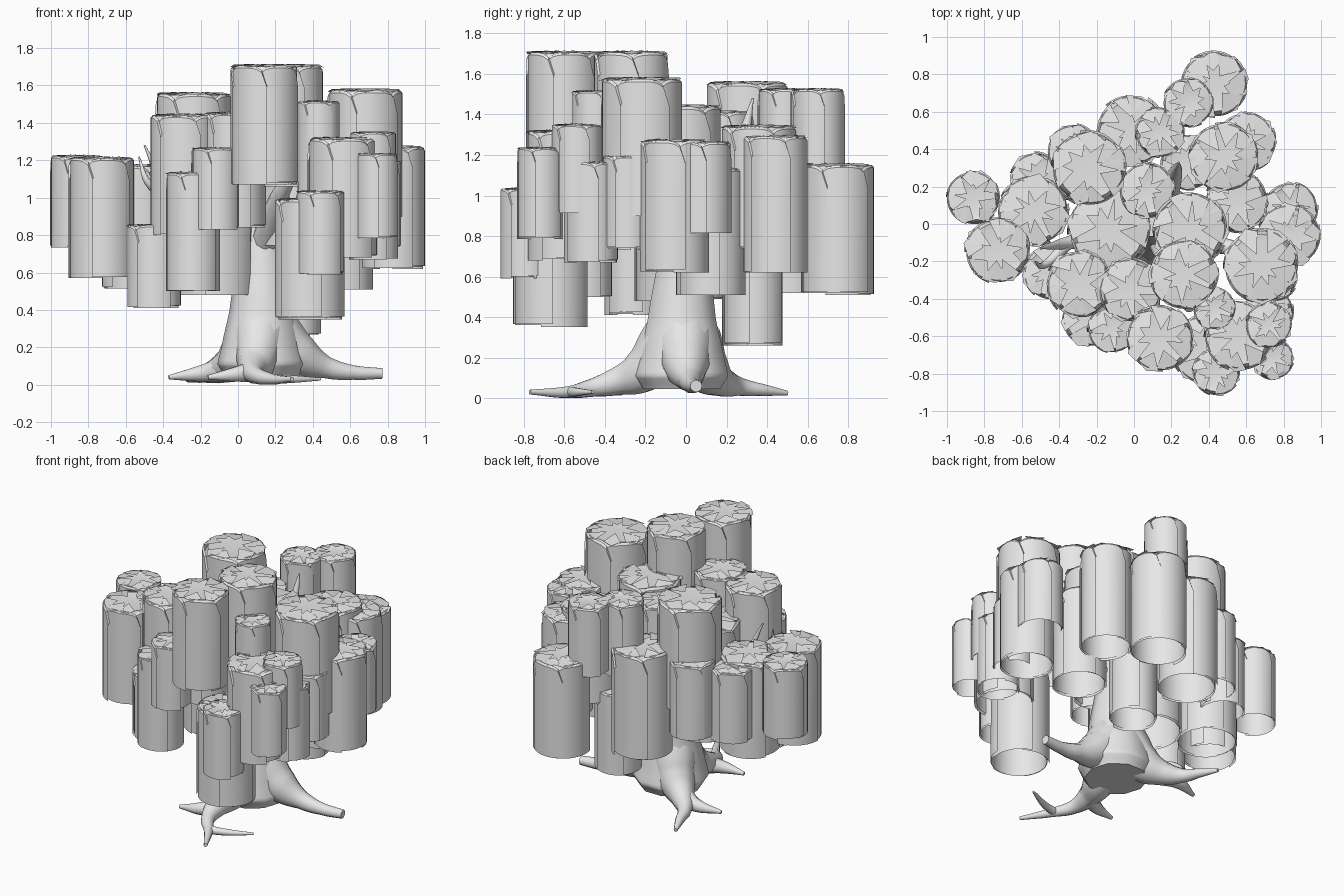
import bpy, bmesh, math, random
from mathutils import Vector

random.seed(4)
cube = bpy.data.objects.get("Cube")
if cube:
    bpy.data.objects.remove(cube, do_unlink=True)


def make_material(name, colour):
    mat = bpy.data.materials.new(name)
    mat.use_nodes = True
    mat.diffuse_color = colour
    mat.node_tree.nodes["Principled BSDF"].inputs["Base Color"].default_value = colour
    return mat


grey = make_material("pale grey", (0.8, 0.8, 0.8, 1))


def tube(name, paths):
    """Tapered smooth limbs; every path point is x, y, z, radius."""
    curve = bpy.data.curves.new(name, "CURVE")
    curve.dimensions = "3D"
    curve.bevel_depth = 1
    curve.bevel_resolution = 3
    curve.resolution_u = 6
    curve.use_fill_caps = True
    for path in paths:
        spline = curve.splines.new("BEZIER")
        spline.bezier_points.add(len(path) - 1)
        for point, (x, y, z, radius) in zip(spline.bezier_points, path):
            point.co = (x, y, z)
            point.radius = radius
            point.handle_left_type = point.handle_right_type = "AUTO"
    obj = bpy.data.objects.new(name, curve)
    bpy.context.collection.objects.link(obj)
    bpy.ops.object.select_all(action="DESELECT")
    obj.select_set(True)
    bpy.context.view_layer.objects.active = obj
    bpy.ops.object.convert(target="MESH")
    obj = bpy.context.object
    obj.data.materials.clear()
    obj.data.materials.append(grey)
    bpy.ops.object.shade_smooth_by_angle(angle=math.radians(60))


def add_grid(bm, columns, closed=False):
    """Skin a list of equally long point columns with quads."""
    verts = [[bm.verts.new(p) for p in column] for column in columns]
    pairs = list(zip(verts, verts[1:]))
    if closed:
        pairs.append((verts[-1], verts[0]))
    for a, b in pairs:
        for i in range(len(a) - 1):
            bm.faces.new((a[i], b[i], b[i + 1], a[i + 1]))
    return verts


def polar(x, y, radius, angle, z):
    return Vector((x + radius * math.cos(angle), y + radius * math.sin(angle), z))


def foliage_clump(name, x, y, r, low, high):
    bm = bmesh.new()
    shoulder = 0.5 * r
    sides = 20
    # hollow round shell with a soft shoulder and a shallow cap
    profile = [(0.97, low + 0.01), (0.97, high - shoulder), (0.94, high - 0.45 * shoulder),
               (0.85, high - 0.15 * shoulder), (0.65, high - 0.02)]
    rings = add_grid(bm, [[polar(x, y, r * k, math.tau * i / sides, z) for k, z in profile]
                          for i in range(sides)], closed=True)
    centre = bm.verts.new((x, y, high - 0.012))
    for a, b in zip(rings, rings[1:] + rings[:1]):
        bm.faces.new((a[-1], b[-1], centre))
    # wide overlapping hanging panels with arched tops, one edge lifted off the shell
    start = random.uniform(0, math.tau)
    for k in range(5):
        middle = start + math.tau * k / 5
        bottom = low + random.choice((0, 0.005, 0.015))
        lift = random.uniform(0.02, 0.06)
        columns = []
        for j in range(11):
            t = j / 5 - 1
            arch = high - 0.25 * shoulder - 0.6 * r * (1 - math.sqrt(1 - t ** 4))
            angle = middle + 0.8 * t
            radius = r * (1.01 + lift * t)
            columns.append([polar(x, y, radius, angle, bottom), polar(x, y, radius, angle, arch),
                            polar(x, y, radius * 0.94, angle, arch + 0.15 * shoulder)])
        add_grid(bm, columns)
    # ragged leaf flakes lying around the top
    for k in range(9):
        angle = start + math.tau * k / 9 + random.uniform(-0.25, 0.25)
        spread = random.uniform(0.3, 0.5)
        corners = [polar(x, y, r * random.uniform(0.2, 0.5), angle, high),
                   polar(x, y, r * random.uniform(0.85, 1.05), angle - spread, high - 0.01),
                   polar(x, y, r * random.uniform(1, 1.1), angle, high - 0.2 * shoulder),
                   polar(x, y, r * random.uniform(0.85, 1.05), angle + spread, high - 0.004)]
        bm.faces.new([bm.verts.new(p) for p in corners])
    mesh = bpy.data.meshes.new(name)
    bm.to_mesh(mesh)
    bm.free()
    mesh.materials.append(grey)
    obj = bpy.data.objects.new(name, mesh)
    bpy.context.collection.objects.link(obj)
    bpy.ops.object.select_all(action="DESELECT")
    obj.select_set(True)
    bpy.context.view_layer.objects.active = obj
    bpy.ops.object.shade_smooth_by_angle(angle=math.radians(35))


# trunk with a flared foot
tube("trunk", [[(.13, -.02, .045, .2), (.13, -.02, .11, .24), (.13, -.02, .22, .215),
                (.13, -.02, .4, .175), (.13, -.01, .65, .14), (.12, 0, .9, .11),
                (.1, 0, 1.15, .07)]])

# three spreading roots, two of them forked
tube("roots", [
    [(.18, -.01, .3, .15), (.33, 0, .16, .115), (.48, .02, .09, .06), (.62, .03, .065, .04),
     (.77, .05, .06, .03)],
    [(.09, .02, .28, .16), (0, .1, .14, .12), (-.1, .18, .08, .075), (-.18, .27, .055, .045),
     (-.22, .38, .04, .03), (-.27, .5, .025, .012)],
    [(-.08, .15, .08, .07), (-.2, .18, .06, .045), (-.37, .14, .04, .012)],
    [(.12, -.08, .28, .15), (.1, -.22, .13, .11), (.08, -.35, .08, .07), (.1, -.47, .05, .045),
     (.18, -.58, .03, .03), (.29, -.77, .03, .012)],
    [(.08, -.34, .07, .06), (-.02, -.39, .055, .04), (-.16, -.41, .04, .012)],
    [(.17, -.57, .03, .028), (.28, -.54, .03, .022), (.44, -.46, .03, .008)],
])

# limbs reaching into the crown
tube("branches", [
    [(.13, 0, .7, .09), (-.1, -.05, .88, .06), (-.35, -.1, 1, .035), (-.5, -.13, 1.28, .005)],
    [(-.35, -.1, 1, .035), (-.48, -.22, 1.08, .02), (-.53, -.2, 1.22, .004)],
    [(.13, 0, .75, .09), (.18, .15, 1, .06), (.22, .27, 1.25, .04), (.24, .33, 1.48, .005)],
    [(.14, -.02, .7, .09), (.4, -.1, .92, .05), (.65, -.15, 1.05, .03)],
    [(.14, -.05, .75, .08), (.22, -.3, 1, .05), (.3, -.45, 1.15, .03)],
])

# main crown clumps: x, y, radius, bottom, top
upper_clumps = [
    (.14, -.61, .175, 1.07, 1.715), (.265, -.27, .18, 1.06, 1.715), (.68, -.22, .195, .9, 1.585),
    (-.24, .3, .195, .85, 1.565), (.29, .65, .13, 1.05, 1.53), (.14, .49, .13, 1.03, 1.53),
    (.43, -.45, .11, .92, 1.52), (-.29, -.32, .175, .8, 1.45), (.3, -.03, .195, .74, 1.45),
    (.07, .18, .145, .89, 1.42), (-.02, -.35, .165, .84, 1.46), (.72, -.54, .12, .91, 1.355),
    (.48, .36, .18, .73, 1.35), (.56, -.6, .18, .68, 1.325), (-.01, .5, .185, .52, 1.25),
    (.6, .44, .155, .62, 1.3), (.83, -.06, .165, .62, 1.28), (.84, .08, .14, .81, 1.27),
    (-.12, -.56, .125, .83, 1.27),
]
# outer and low hanging clumps
lower_clumps = [
    (.74, -.72, .11, .78, 1.24), (-.86, .14, .14, .73, 1.23), (-.73, -.14, .17, .57, 1.22),
    (-.54, .07, .185, .51, 1.18), (-.52, .24, .14, .65, 1.15), (.72, -.47, .13, .67, 1.17),
    (.55, .12, .165, .51, 1.14), (-.13, -.03, .215, .48, 1.27), (.43, .75, .175, .51, 1.16),
    (-.24, -.51, .14, .5, 1.14), (-.32, .39, .14, .67, 1.2), (.44, -.79, .125, .59, 1.04),
    (.38, -.67, .18, .35, 1.0), (.29, .33, .145, .26, .82), (-.45, -.26, .14, .41, .86),
    (.75, -.29, .12, .73, 1.2),
]
for label, clumps in (("upper", upper_clumps), ("lower", lower_clumps)):
    for number, clump in enumerate(clumps, 1):
        foliage_clump(f"{label}_foliage_{number}", *clump)
